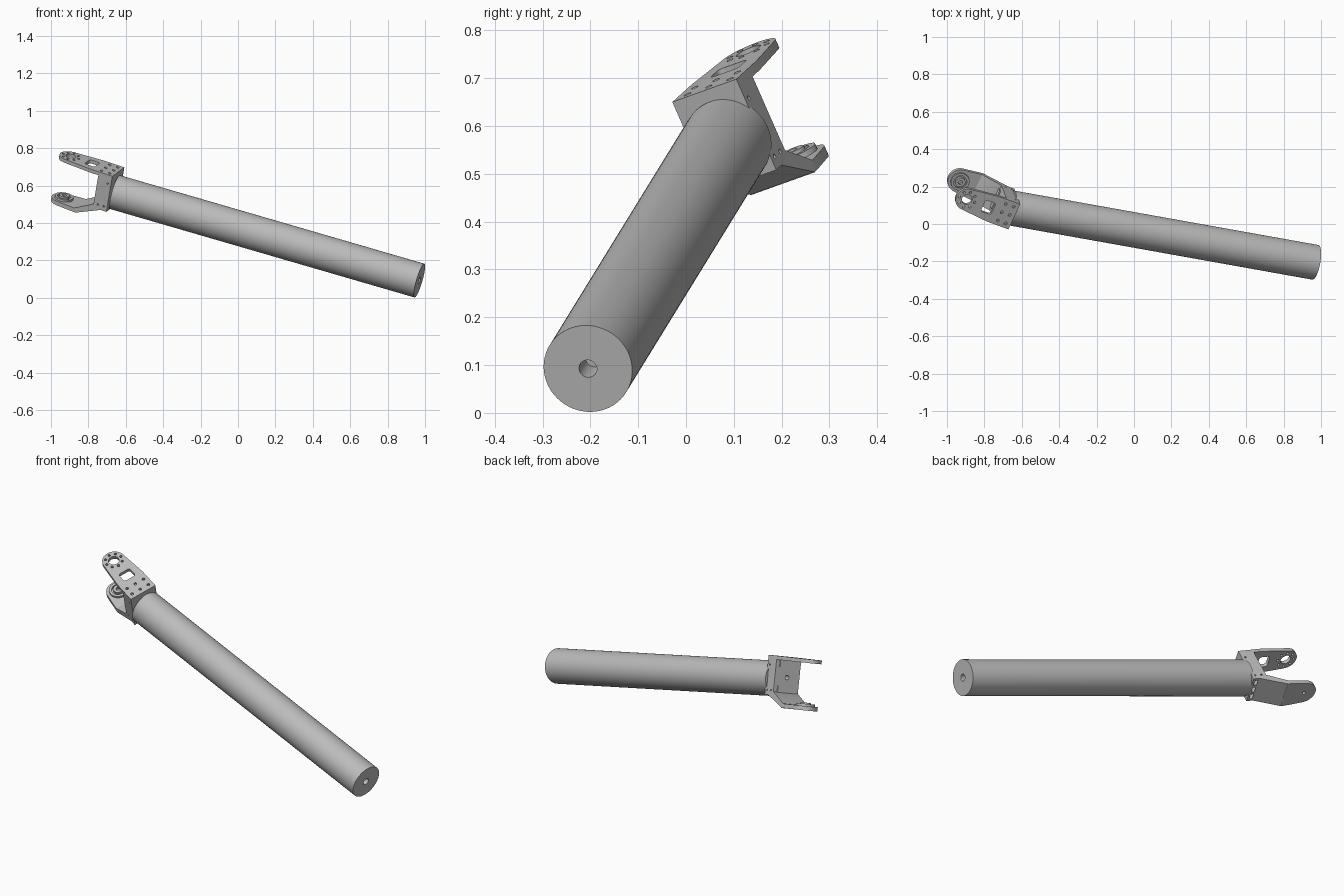
import bpy, bmesh, math
from mathutils import Matrix, Vector

cube = bpy.data.objects.get("Cube")
if cube:
    bpy.data.objects.remove(cube)

mat = bpy.data.materials.new("machined grey")
mat.use_nodes = True
grey = (0.5, 0.5, 0.5, 1)
mat.diffuse_color = grey
mat.node_tree.nodes["Principled BSDF"].inputs["Base Color"].default_value = grey


def frame(forward, up, origin):
    """Matrix with local x along forward and local z close to up."""
    x = Vector(forward).normalized()
    y = Vector(up).cross(x).normalized()
    m = Matrix((x, y, x.cross(y))).transposed().to_4x4()
    m.translation = origin
    return m


# Shared frames: the tube axis, and the bracket turned a little from it
TUBE_END = Vector((0.97, -0.205, 0.0925))
JOINT = Vector((-0.658, 0.086, 0.5655))
UP = (0.185, -0.409, 0.893)
TUBE = frame(JOINT - TUBE_END, UP, TUBE_END)
BRACKET = frame((-0.898, 0.326, 0.295), UP, JOINT)


def prism(name, pts, lo, hi, axis="z"):
    """Extrude a 2D outline along local z, or along local y for a side profile."""
    bm = bmesh.new()
    place = (lambda p, h: (p[0], p[1], h)) if axis == "z" else (lambda p, h: (p[0], h, p[1]))
    face = bm.faces.new([bm.verts.new(place(p, lo)) for p in pts])
    step = Vector(place((0, 0), hi - lo))
    out = bmesh.ops.extrude_face_region(bm, geom=[face])
    bmesh.ops.translate(bm, vec=step, verts=[v for v in out["geom"] if isinstance(v, bmesh.types.BMVert)])
    bmesh.ops.recalc_face_normals(bm, faces=bm.faces)
    me = bpy.data.meshes.new(name)
    bm.to_mesh(me)
    bm.free()
    ob = bpy.data.objects.new(name, me)
    bpy.context.collection.objects.link(ob)
    return ob


def arc(cx, cy, r, start=0, end=360, n=32):
    full = end - start == 360
    k = n if full else n - 1
    return [(cx + r * math.cos(math.radians(start + (end - start) * i / k)),
             cy + r * math.sin(math.radians(start + (end - start) * i / k))) for i in range(n)]


def rounded(x0, x1, y0, y1, r):
    """Rectangle outline with rounded corners."""
    corners = ((x1 - r, y1 - r, 0), (x0 + r, y1 - r, 90), (x0 + r, y0 + r, 180), (x1 - r, y0 + r, 270))
    return [p for x, y, a in corners for p in arc(x, y, r, a, a + 90, 6)]


def hole(x, y, r, lo, hi, axis="z", n=16):
    return prism("cutter", arc(x, y, r, n=n), lo, hi, axis)


def cross_hole(y, z, r, lo, hi):
    """Round cutter running along local x."""
    ob = hole(0, 0, r, lo, hi, n=24)
    ob.data.transform(Matrix.Translation((0, y, z)) @ Matrix.Rotation(math.pi / 2, 4, "Y"))
    return ob


def finish(ob, matrix, cutters=()):
    """Cut the openings, place the part, colour it and smooth round walls."""
    for c in cutters:
        mod = ob.modifiers.new("opening", "BOOLEAN")
        mod.operation, mod.solver, mod.object = "DIFFERENCE", "EXACT", c
    bpy.context.view_layer.update()
    graph = bpy.context.evaluated_depsgraph_get()
    mesh = bpy.data.meshes.new_from_object(ob.evaluated_get(graph))
    ob.modifiers.clear()
    ob.data = mesh
    for c in cutters:
        bpy.data.objects.remove(c)
    mesh.materials.clear()
    mesh.materials.append(mat)
    ob.matrix_world = matrix
    bpy.ops.object.select_all(action="DESELECT")
    ob.select_set(True)
    bpy.context.view_layer.objects.active = ob
    bpy.ops.object.shade_smooth_by_angle(angle=math.radians(30))


def tongue(tip, r, root, half):
    """Plan outline: straight root that narrows to a round tip."""
    return [(root[0], -half), (root[1], -half)] + arc(tip, 0, r, -80, 80, 28) + [(root[1], half), (root[0], half)]


# Long round tube with a blind hole in its free end
length = (JOINT - TUBE_END).length
tube = prism("tube", arc(0, 0, 0.094, n=96), 0, length)
tube.data.transform(Matrix.Rotation(math.pi / 2, 4, "Y"))
finish(tube, TUBE, [cross_hole(0, 0, 0.019, -0.05, 0.08)])

# Bracket body, with side screw holes, a bore and pockets underneath
W = 0.078
TIP = 0.282
body = prism("bracket_body", [(0, -0.09), (0.05, -0.09), (0.08, -0.078), (0.08, 0.1), (0, 0.1)], -W, W, "y")
cuts = [cross_hole(0, 0.01, 0.012, 0.03, 0.12)]
for side in (-1, 1):
    for x, z in ((0.02, -0.065), (0.055, -0.065), (0.02, 0.07)):
        cuts.append(hole(x, z, 0.005, side * W - 0.015, side * W + 0.015, "y"))
for y in (-0.048, 0, 0.048):
    cuts.append(prism("cutter", rounded(0.012, 0.042, y - 0.016, y + 0.016, 0.005), -0.12, -0.06))
finish(body, BRACKET, cuts)

# Raised ledges across the inner face of the body
for name, z in (("upper_ledge", 0.075), ("lower_ledge", -0.06)):
    finish(prism(name, [(0.078, z - 0.012), (0.086, z - 0.012), (0.086, z + 0.025), (0.078, z + 0.025)],
                 -0.055, 0.055, "y"), BRACKET)

# Upper fork plate with window, screw holes and a bolt circle round the bore
plate = prism("upper_fork_plate", tongue(TIP, 0.062, (0, 0.125), W), 0.1, 0.12)
cuts = [hole(TIP, 0, 0.028, 0.05, 0.15, n=32),
        prism("cutter", rounded(0.125, 0.185, -0.035, 0.035, 0.012), 0.05, 0.15)]
cuts += [hole(x, y, 0.008, 0.108, 0.15) for x in (0.028, 0.075) for y in (-0.052, 0, 0.052)]
cuts += [hole(x, y, 0.007, 0.05, 0.15) for x, y in arc(TIP, 0, 0.045, n=8)]
finish(plate, BRACKET, cuts)

# Lower fork arm: slanted web, then a flat tongue
web = prism("lower_fork_web", [(0.03, -0.088), (0.175, -0.152), (0.185, -0.127), (0.08, -0.07), (0.05, -0.07)],
            -W, W, "y")
finish(web, BRACKET)
lower = prism("lower_fork_plate", tongue(TIP, 0.066, (0.17, 0.185), W), -0.151, -0.128)
finish(lower, BRACKET, [hole(TIP, 0, 0.009, -0.2, -0.1)])

# Stepped bearing rings standing on the lower plate
for name, r, bore, top in (("bearing_outer_ring", 0.05, 0.036, -0.116), ("bearing_inner_ring", 0.027, 0.012, -0.11)):
    finish(prism(name, arc(TIP, 0, r, n=40), -0.13, top), BRACKET,
           [hole(TIP, 0, bore, -0.127, -0.05, n=32)])
